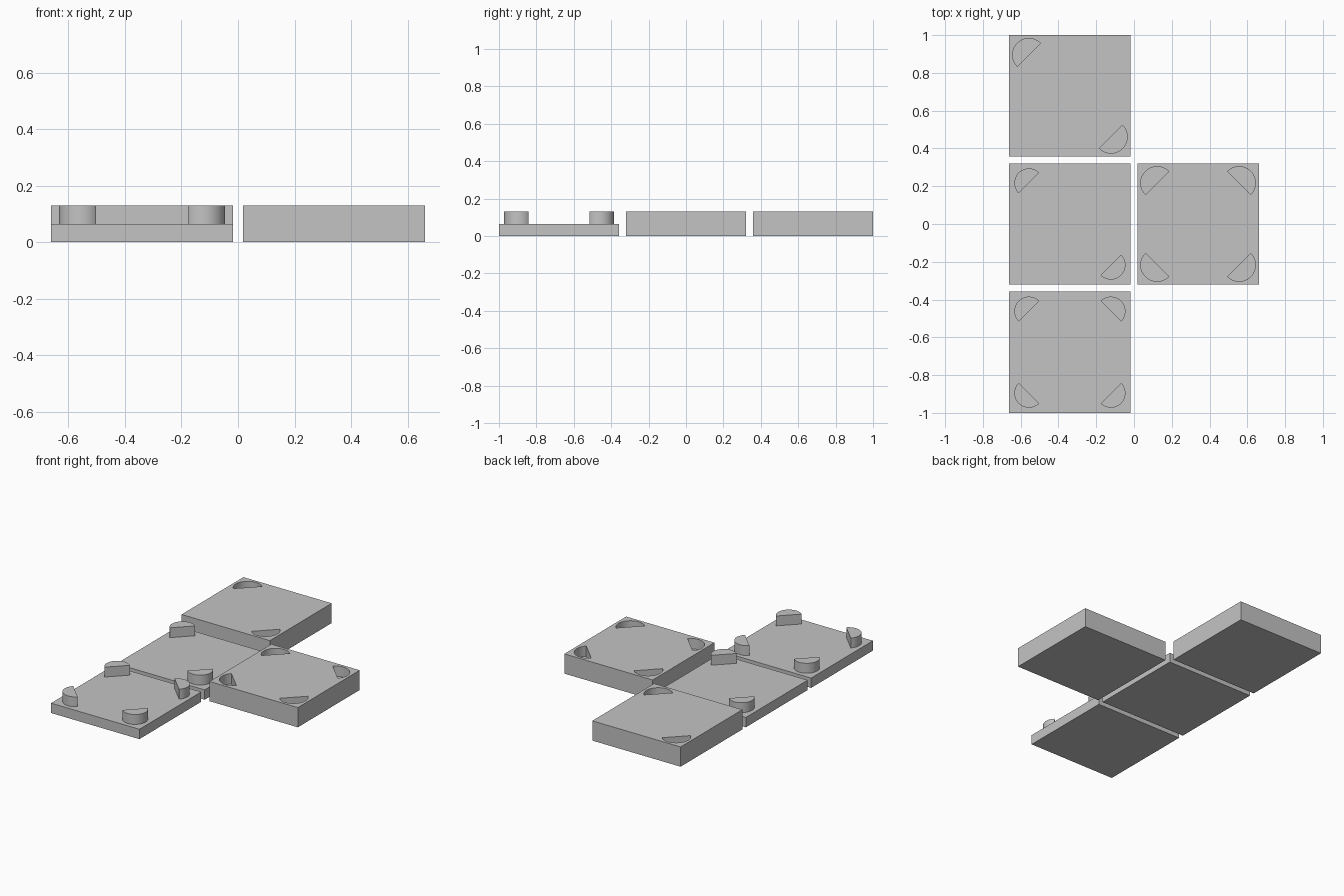
import bpy, bmesh, math

if "Cube" in bpy.data.objects:
    bpy.data.objects.remove(bpy.data.objects["Cube"])

TILE = 0.643       # tile edge length
STEP = 0.6785      # tile pitch
THIN, THICK = 0.065, 0.13
OFFSET = 0.217     # half-disc centre from tile centre, in x and y
ARC_STEPS = 32

grey = bpy.data.materials.new("plain_grey")
grey.diffuse_color = (0.55, 0.55, 0.55, 1)
grey.use_nodes = True
grey.node_tree.nodes["Principled BSDF"].inputs["Base Color"].default_value = grey.diffuse_color


def make_object(name, bm):
    bmesh.ops.recalc_face_normals(bm, faces=bm.faces)
    mesh = bpy.data.meshes.new(name)
    bm.to_mesh(mesh)
    bm.free()
    mesh.materials.append(grey)
    obj = bpy.data.objects.new(name, mesh)
    bpy.context.collection.objects.link(obj)
    return obj


def prism(bm, outline, z0, z1):
    """Closed upright prism from a 2D outline."""
    base = bm.faces.new([bm.verts.new((x, y, z0)) for x, y in outline])
    top = bmesh.ops.extrude_face_region(bm, geom=[base], use_keep_orig=True)
    verts = [v for v in top["geom"] if isinstance(v, bmesh.types.BMVert)]
    bmesh.ops.translate(bm, verts=verts, vec=(0, 0, z1 - z0))


def half_disc(cx, cy, sx, sy, radius):
    """Half disc whose round side points to the tile corner (sx, sy)."""
    mid = math.atan2(sy, sx)
    angles = [mid - math.pi / 2 + math.pi * i / ARC_STEPS for i in range(ARC_STEPS + 1)]
    return [(cx + sx * OFFSET + radius * math.cos(a),
             cy + sy * OFFSET + radius * math.sin(a)) for a in angles]


def tile(name, cx, cy, height, corners, pegs):
    # square slab
    h = TILE / 2
    bm = bmesh.new()
    prism(bm, [(cx - h, cy - h), (cx + h, cy - h), (cx + h, cy + h), (cx - h, cy + h)], 0, height)
    slab = make_object(name, bm)

    # raised pegs or matching slightly larger sockets
    bm = bmesh.new()
    for sx, sy in corners:
        if pegs:
            prism(bm, half_disc(cx, cy, sx, sy, 0.077), height - 0.02, THICK)
        else:
            prism(bm, half_disc(cx, cy, sx, sy, 0.0865), height - 0.068, height + 0.05)
    tool = make_object(name + "_tool", bm)
    tool.hide_render = True

    mod = slab.modifiers.new("corners", "BOOLEAN")
    mod.operation = "UNION" if pegs else "DIFFERENCE"
    mod.solver = "EXACT"
    mod.object = tool
    bpy.ops.object.select_all(action="DESELECT")
    slab.select_set(True)
    bpy.context.view_layer.objects.active = slab
    bpy.ops.object.modifier_apply(modifier=mod.name)
    bpy.data.objects.remove(tool)
    bpy.ops.object.shade_smooth_by_angle(angle=math.radians(30))


ALL = [(-1, -1), (1, -1), (1, 1), (-1, 1)]
DIAGONAL = [(-1, 1), (1, -1)]
LEFT, RIGHT = -STEP / 2, STEP / 2

tile("four_peg_tile", LEFT, -STEP, THIN, ALL, True)
tile("two_peg_tile", LEFT, 0, THIN, DIAGONAL, True)
tile("two_socket_tile", LEFT, STEP, THICK, DIAGONAL, False)
tile("four_socket_tile", RIGHT, 0, THICK, ALL, False)
